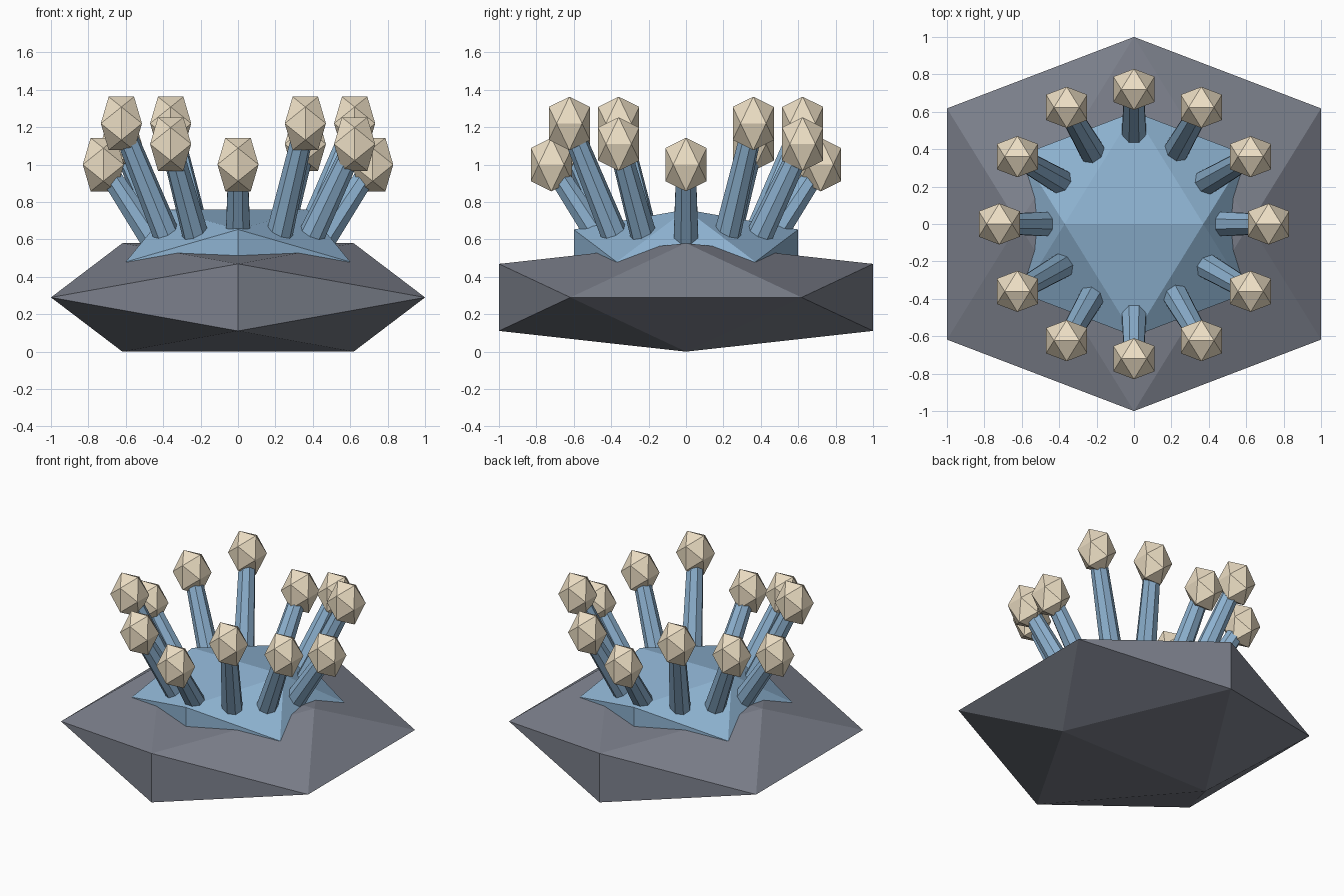
import bpy, bmesh
from math import radians, atan2, hypot, cos, sin
from mathutils import Matrix, Vector

if "Cube" in bpy.data.objects:
    bpy.data.objects.remove(bpy.data.objects["Cube"])

PHI = 0.618


def material(name, rgb):
    m = bpy.data.materials.new(name)
    m.diffuse_color = (*rgb, 1)
    m.use_nodes = True
    m.node_tree.nodes["Principled BSDF"].inputs["Base Color"].default_value = m.diffuse_color
    return m


def finish(bm, name, mat):
    bmesh.ops.recalc_face_normals(bm, faces=bm.faces)
    me = bpy.data.meshes.new(name)
    bm.to_mesh(me)
    bm.free()
    me.materials.append(mat)
    ob = bpy.data.objects.new(name, me)
    bpy.context.collection.objects.link(ob)
    return ob


def icosahedron(name, centre, half, mat):
    """Golden-rectangle icosahedron stretched to the given half extents."""
    bm = bmesh.new()
    for a in (-1, 1):
        for b in (-PHI, PHI):
            for p in ((a, b, 0), (0, a, b), (b, 0, a)):
                bm.verts.new([c + v * h for c, v, h in zip(centre, p, half)])
    bmesh.ops.convex_hull(bm, input=bm.verts)
    return finish(bm, name, mat)


def tentacle(name, angle, tip_r, tip_z, mat):
    """Tapered eight-sided stalk leaning outward from the body."""
    root_r, root_z = 0.36, 0.45
    dr, dz = tip_r - root_r, tip_z - root_z
    length = hypot(dr, dz)
    bm = bmesh.new()
    bmesh.ops.create_cone(bm, cap_ends=True, segments=8,
                          radius1=0.077, radius2=0.056, depth=length)
    # keep a flat side facing outward
    a0 = max(bm.verts, key=lambda v: v.co.x).co
    turn = 0 if a0.x < 0.075 else radians(22.5)
    bm.transform(Matrix.Rotation(angle, 4, 'Z')
                 @ Matrix.Translation((root_r, 0, root_z))
                 @ Matrix.Rotation(atan2(dr, dz), 4, 'Y')
                 @ Matrix.Translation((0, 0, length / 2))
                 @ Matrix.Rotation(turn, 4, 'Z'))
    return finish(bm, name, mat)


rock = material("rock_grey", (0.20, 0.215, 0.26))
blue = material("soft_blue", (0.27, 0.45, 0.64))
cream = material("cream", (0.84, 0.73, 0.55))

# Rock base and the body resting in it
icosahedron("rock_base", (0, 0, 0.29), (1, 1, 0.29), rock)
icosahedron("body", (0, 0, 0.48), (0.6, 0.6, 0.28), blue)

# Ring of twelve tentacles with tips at three repeating heights
for i in range(12):
    ang = radians(30 * i)
    r, z = 0.72, (1.0, 1.22, 1.11)[i % 3]
    tentacle(f"tentacle_{i + 1}", ang, r, z, blue)
    icosahedron(f"tentacle_tip_{i + 1}", (r * cos(ang), r * sin(ang), z),
                (0.11, 0.11, 0.143), cream)
